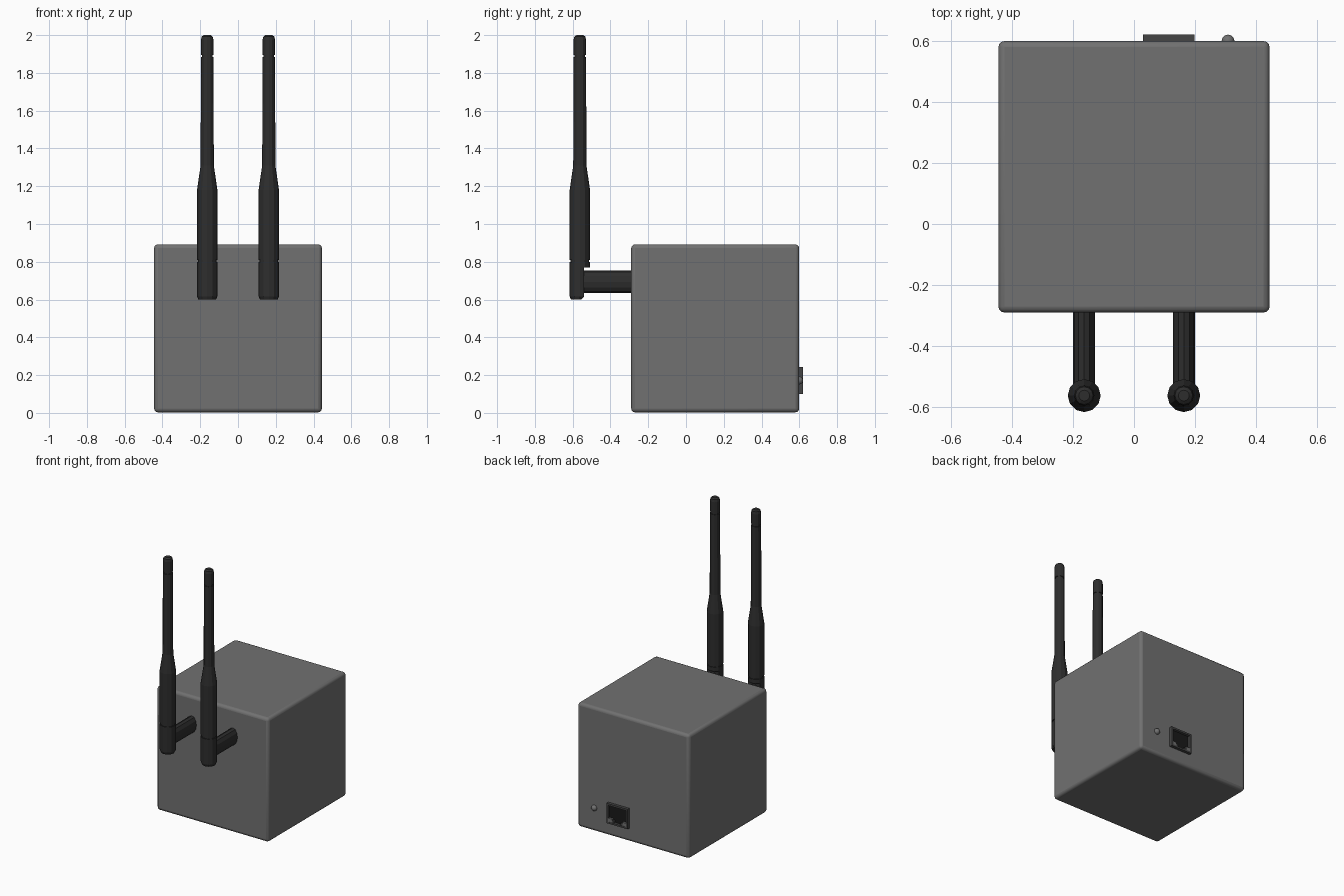
import bpy, bmesh
from math import cos, sin, tau

old = bpy.data.objects.get("Cube")
if old:
    bpy.data.objects.remove(old, do_unlink=True)


def material(name, v):
    m = bpy.data.materials.new(name)
    m.use_nodes = True
    m.diffuse_color = (v, v, v, 1)
    m.node_tree.nodes["Principled BSDF"].inputs["Base Color"].default_value = (v, v, v, 1)
    return m


grey = material("case grey", 0.165)
black = material("antenna black", 0.027)
frame_grey = material("socket dark grey", 0.06)
dark = material("socket interior black", 0.01)


def finish(bm, name, mat):
    bmesh.ops.recalc_face_normals(bm, faces=bm.faces[:])
    me = bpy.data.meshes.new(name)
    bm.to_mesh(me)
    bm.free()
    me.materials.append(mat)
    ob = bpy.data.objects.new(name, me)
    bpy.context.collection.objects.link(ob)
    return ob


def box(name, x, y, z, mat):
    """Box from (min, max) pairs."""
    bm = bmesh.new()
    bmesh.ops.create_cube(bm, size=1)
    for v in bm.verts:
        v.co = [(a + b) / 2 + c * (b - a) for (a, b), c in zip((x, y, z), v.co)]
    return finish(bm, name, mat)


def lathe(name, profile, mat, place, sides=12):
    """Capped rings from (radius, height) pairs; place maps each point."""
    bm = bmesh.new()
    rings = [[bm.verts.new(place(r * cos(tau * i / sides), r * sin(tau * i / sides), h))
              for i in range(sides)] for r, h in profile]
    for a, b in zip(rings, rings[1:]):
        for i in range(sides):
            j = (i + 1) % sides
            bm.faces.new((a[i], a[j], b[j], b[i]))
    bm.faces.new(rings[0])
    bm.faces.new(rings[-1])
    return finish(bm, name, mat)


# Rounded cube case
case = box("case", (-0.444, 0.444), (-0.29, 0.599), (0.003, 0.892), grey)
bev = case.modifiers.new("rounded edges", "BEVEL")
bev.width = 0.02
bev.segments = 3
bpy.context.view_layer.objects.active = case
case.select_set(True)
bpy.ops.object.shade_smooth_by_angle()

# Antenna profiles: pivot knuckle, then sleeve, tapered rod and tip
AY = -0.562
KNUCKLE = [(0.047, 0.6), (0.054, 0.617), (0.054, 0.77)]
ROD = [(0.054, 0.77), (0.054, 0.8), (0.049, 0.8), (0.049, 0.81), (0.054, 0.81),
       (0.054, 1.18), (0.035, 1.31), (0.033, 1.885), (0.028, 1.885), (0.028, 1.895),
       (0.033, 1.895), (0.033, 1.975), (0.029, 1.992), (0.018, 2.0)]

for side, ax in (("left", 0.163), ("right", -0.163)):
    lathe(side + "_antenna_rod", ROD, black, lambda x, y, h: (ax + x, AY + y, h))
    # Knuckle is flattened where it meets the post
    lathe(side + "_antenna_knuckle", KNUCKLE, black,
          lambda x, y, h: (ax + x, AY + min(y, 0.023 if h > 0.61 else 0.008), h))
    # Oval post joining the antenna to the case
    lathe(side + "_antenna_post", [(0.06, -0.545), (0.06, -0.28)], black,
          lambda x, y, h: (ax + x * 0.6, h, 0.694 + y))

# Network socket: rim bars, dark interior and corner blocks beside the latch slot
DEPTH = (0.59, 0.62)
box("socket_rim_left", (0.185, 0.198), DEPTH, (0.1, 0.243), frame_grey)
box("socket_rim_right", (0.03, 0.043), DEPTH, (0.1, 0.243), frame_grey)
box("socket_rim_top", (0.043, 0.185), DEPTH, (0.23, 0.243), frame_grey)
box("socket_rim_bottom", (0.043, 0.185), DEPTH, (0.1, 0.112), frame_grey)
box("socket_interior", (0.04, 0.19), (0.595, 0.602), (0.105, 0.237), dark)
for side, x in (("left", (0.155, 0.185)), ("right", (0.043, 0.073))):
    box("socket_corner_" + side, x, (0.59, 0.618), (0.112, 0.138), grey)
    inner = (0.14, 0.155) if side == "left" else (0.073, 0.088)
    box("socket_step_" + side, inner, (0.59, 0.616), (0.112, 0.128), frame_grey)

# Round indicator light
bm = bmesh.new()
bmesh.ops.create_uvsphere(bm, u_segments=16, v_segments=10, radius=0.021)
bmesh.ops.translate(bm, vec=(0.308, 0.599, 0.172), verts=bm.verts[:])
for f in bm.faces:
    f.smooth = True
finish(bm, "indicator_light", grey)
